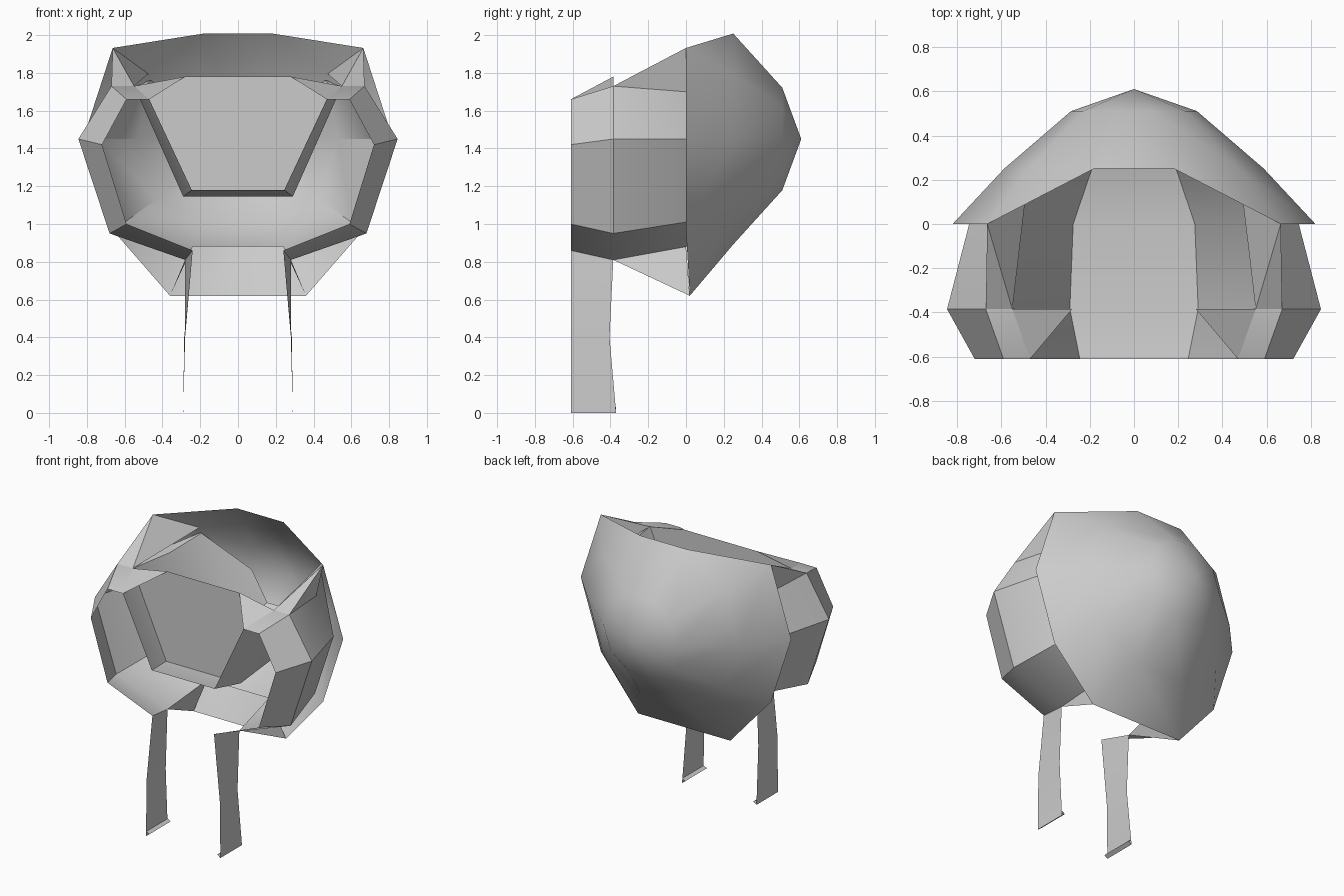
import bpy, bmesh
from math import sin, cos, radians

old = bpy.data.objects.get("Cube")
if old:
    bpy.data.objects.remove(old)

grey = bpy.data.materials.new("plain grey")
grey.use_nodes = True
grey.diffuse_color = (0.6, 0.6, 0.6, 1)
grey.node_tree.nodes["Principled BSDF"].inputs["Base Color"].default_value = (0.6, 0.6, 0.6, 1)

CENTRE_Z = 1.45


def make(name, faces, smooth=30):
    """Builds a sheet from faces given as lists of points."""
    bm = bmesh.new()
    for pts in faces:
        bm.faces.new([bm.verts.new(p) for p in pts])
    bmesh.ops.remove_doubles(bm, verts=bm.verts, dist=0.001)
    bmesh.ops.recalc_face_normals(bm, faces=bm.faces)
    mesh = bpy.data.meshes.new(name)
    bm.to_mesh(mesh)
    bm.free()
    mesh.materials.append(grey)
    obj = bpy.data.objects.new(name, mesh)
    bpy.context.collection.objects.link(obj)
    bpy.ops.object.select_all(action='DESELECT')
    obj.select_set(True)
    bpy.context.view_layer.objects.active = obj
    bpy.ops.object.shade_smooth_by_angle(angle=radians(smooth))
    return obj


def mirrored(faces):
    return faces + [[(-x, y, z) for x, y, z in reversed(f)] for f in faces]


def bridge(a, b):
    return [[a[i], a[i + 1], b[i + 1], b[i]] for i in range(len(a) - 1)]


def ring(y, r):
    """Ten-sided ring, listed from straight right, anticlockwise."""
    return [(r * cos(radians(36 * k)), y, CENTRE_Z + r * sin(radians(36 * k)))
            for k in range(10)]


# Outer dome: open at the front and over the crown
rim, mid, back = ring(0, 0.82), ring(0.25, 0.587), ring(0.51, 0.285)
rim[7], rim[8] = (-0.36, 0.02, 0.62), (0.36, 0.02, 0.62)
apex = (0, 0.61, CENTRE_Z)
dome = []
for k in range(10):
    n = (k + 1) % 10
    dome += [[mid[k], mid[n], back[n], back[k]], [back[k], back[n], apex]]
    if k not in (1, 2, 3):
        dome.append([rim[k], rim[n], mid[n], mid[k]])
dome += [[rim[1], mid[2], mid[1]], [rim[4], mid[4], mid[3]]]
make("outer_dome", dome, 40)

# Inner hood: half profiles from the neck, round the cheek, down into the trough
front = [(x, -0.61, z) for x, z in
         ((.24, .86), (.59, 1.0), (.72, 1.42), (.59, 1.66), (.47, 1.66), (.245, 1.18))]
middle = [(x, -0.385, z) for x, z in
          ((.28, .81), (.68, .95), (.845, 1.45), (.67, 1.73), (.55, 1.73), (.29, 1.145))]
rear = [(x, 0, z) for x, z in
        ((.24, .88), (.60, 1.01), (.745, 1.45), (.61, 1.70), (.53, 1.70), (.275, 1.17))]
deep = [(x, 0.25, z) for x, z in
        ((.18, .99), (.43, 1.13), (.53, 1.45), (.47, 1.76), (.46, 1.76), (.19, 1.18))]
end = [(x, 0.44, z) for x, z in
       ((.08, 1.24), (.2, 1.31), (.26, 1.43), (.21, 1.5), (.2, 1.5), (.08, 1.3))]
rows = [front, middle, rear, deep, end]


def across(p, q):
    return [p, q, (-q[0], q[1], q[2]), (-p[0], p[1], p[2])]


half, centre = [], []
for a, b in zip(rows, rows[1:]):
    half += bridge(a, b)
    centre.append(across(a[-1], b[-1]))
for a, b in zip(rows[2:], rows[3:]):
    centre.append(across(a[0], b[0]))
make("inner_hood", mirrored(half) + centre)

# Upright panel standing in the trough, with its sloping corner pieces
peak = (0.28, -0.385, 1.78)
panel = [middle[5], middle[4], peak]
panel += [(-x, y, z) for x, y, z in reversed(panel)]
make("trough_panel", [panel])
make("panel_corners", mirrored([[front[4], middle[4], peak]]))

# Gussets joining the hood to the dome rim
make("upper_gussets", mirrored([
    [rim[1], middle[3], rear[3]],
    [rim[1], middle[3], middle[4]],
    [rim[1], middle[4], mid[1]]]))
make("lower_gussets", mirrored([[middle[0], rim[8], rear[0]]]))

# Chin straps with small turned-in hems
strap = [[front[0], middle[0]],
         [(.285, -.61, .4), (.28, -.405, .4)],
         [(.29, -.61, 0), (.29, -.37, 0)],
         [(.265, -.61, .018), (.265, -.37, .018)],
         [(.288, -.61, .032), (.288, -.37, .032)]]
faces = []
for a, b in zip(strap, strap[1:]):
    faces += bridge(a, b)
make("left_strap", faces)
make("right_strap", [[(-x, y, z) for x, y, z in f] for f in faces])
